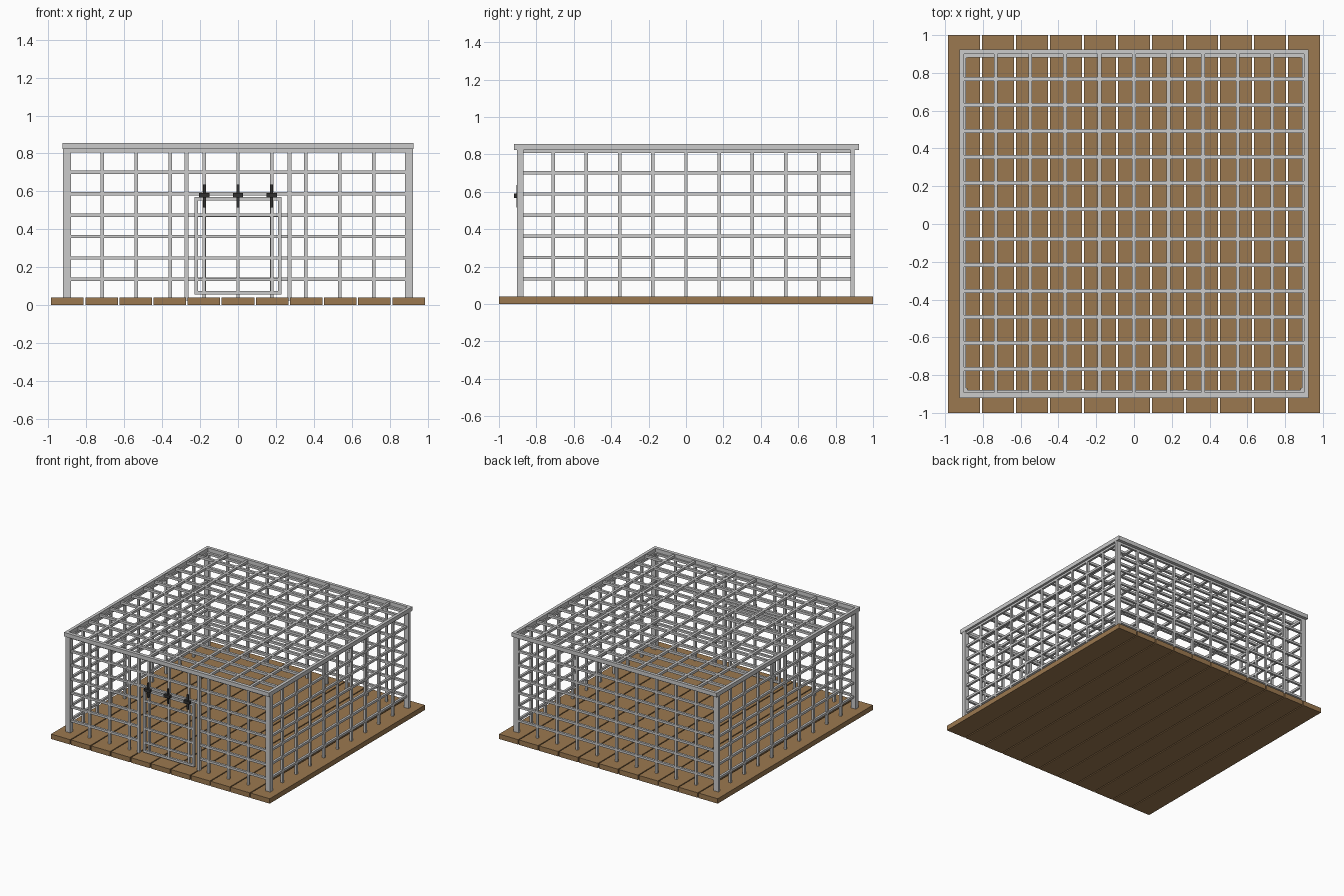
import bpy, bmesh
from mathutils import Matrix, Vector

if "Cube" in bpy.data.objects:
    bpy.data.objects.remove(bpy.data.objects["Cube"])


def material(name, color):
    m = bpy.data.materials.new(name)
    m.diffuse_color = color
    m.use_nodes = True
    m.node_tree.nodes["Principled BSDF"].inputs["Base Color"].default_value = m.diffuse_color
    return m


wood = material("wood", (0.33, 0.19, 0.08, 1))
iron = material("dark_iron", (0.03, 0.03, 0.03, 1))


def build(name, boxes, mat=None):
    """One object from boxes given as (x0, x1, y0, y1, z0, z1)."""
    bm = bmesh.new()
    for x0, x1, y0, y1, z0, z1 in boxes:
        c = Vector((x0 + x1, y0 + y1, z0 + z1)) / 2
        s = Matrix.Diagonal((x1 - x0, y1 - y0, z1 - z0, 1))
        bmesh.ops.create_cube(bm, size=1, matrix=Matrix.Translation(c) @ s)
    me = bpy.data.meshes.new(name)
    bm.to_mesh(me)
    bm.free()
    ob = bpy.data.objects.new(name, me)
    bpy.context.collection.objects.link(ob)
    if mat:
        me.materials.append(mat)
    return ob


R = 0.009                                   # half bar thickness
FLOOR, TOP = 0.035, 0.825
FRONT, BACK, SIDE = -0.887, 0.89, 0.898
LEVELS = [0.135 + 0.1132 * i for i in range(6)]


def upright(x, y, z0=FLOOR, z1=TOP, r=R):
    return (x - r, x + r, y - r, y + r, z0, z1)


def bar_x(x0, x1, y, z, r=R):
    return (x0, x1, y - r, y + r, z - r, z + r)


def bar_y(y0, y1, x, z, r=R):
    return (x - r, x + r, y0, y1, z - r, z + r)


# Plank floor
for i in range(11):
    x = (i - 5) * 0.18
    build(f"floor_plank_{i + 1}", [(x - 0.086, x + 0.086, -1, 1, 0, 0.04)], wood)

# Corner posts
for s, side in ((-1, "left"), (1, "right")):
    x = s * 0.902
    build(f"front_post_{side}", [(x - 0.021, x + 0.021, -0.903, -0.868, FLOOR, TOP)])
    build(f"back_post_{side}", [(x - 0.021, x + 0.021, 0.879, 0.901, FLOOR, TOP)])

# Side walls
for s, side in ((-1, "left"), (1, "right")):
    x = s * SIDE
    bars = [upright(x, i * 0.1775) for i in range(-4, 5)]
    bars += [bar_y(FRONT, BACK, x, z) for z in LEVELS + [0.815]]
    build(f"{side}_wall_bars", bars)

# Back wall
build("back_wall_bars",
      [upright(i * 0.179, BACK) for i in range(-4, 5)]
      + [bar_x(-SIDE, SIDE, BACK, z) for z in LEVELS + [0.815]])

# Front wall with the door opening
OPEN = 0.272
bars = [upright(i * 0.179, FRONT) for i in (-4, -3, -2, 2, 3, 4)]
bars += [upright(i * 0.179, FRONT, 0.585) for i in (-1, 0, 1)]
for z in LEVELS[:4]:
    bars += [bar_x(-SIDE, -OPEN, FRONT, z), bar_x(OPEN, SIDE, FRONT, z)]
bars += [bar_x(-SIDE, SIDE, FRONT, z) for z in LEVELS[4:] + [0.815]]
build("front_wall_bars", bars)
build("door_jambs", [upright(s * OPEN, FRONT, 0.025, TOP, 0.011) for s in (-1, 1)])

# Door
D, Z0, Z1 = 0.221, 0.064, 0.56
build("door_frame",
      [upright(s * D, FRONT, Z0 - R, Z1 + R) for s in (-1, 1)]
      + [bar_x(-D, D, FRONT, z) for z in (Z0, Z1)])
build("door_bars",
      [upright(i * 0.179, FRONT, Z0, Z1, 0.008) for i in (-1, 0, 1)]
      + [bar_x(-D, D, FRONT, z, 0.008) for z in LEVELS[:4]])

# Hinges along the top of the door
for i in (-1, 0, 1):
    x = i * 0.178
    build(f"hinge_{i + 2}", [(x - 0.008, x + 0.008, -0.906, -0.894, 0.515, 0.635),
                             (x - 0.027, x + 0.027, -0.92, -0.896, 0.567, 0.59)], iron)

# Roof rim
E, I = 0.925, 0.9
build("roof_rim", [(-E, E, -0.92, -I + 0.008, 0.822, 0.855), (-E, E, I, E, 0.822, 0.855),
                   (-E, -I, -0.9, I, 0.822, 0.855), (I, E, -0.9, I, 0.822, 0.855)])

# Roof grid
rows = [s * (0.079 + 0.1377 * i) for i in range(6) for s in (-1, 1)]
build("roof_bars",
      [bar_y(-0.905, 0.905, i * 0.183, 0.838, 0.01) for i in range(-4, 5)]
      + [bar_x(-0.905, 0.905, y, 0.838, 0.01) for y in rows])
